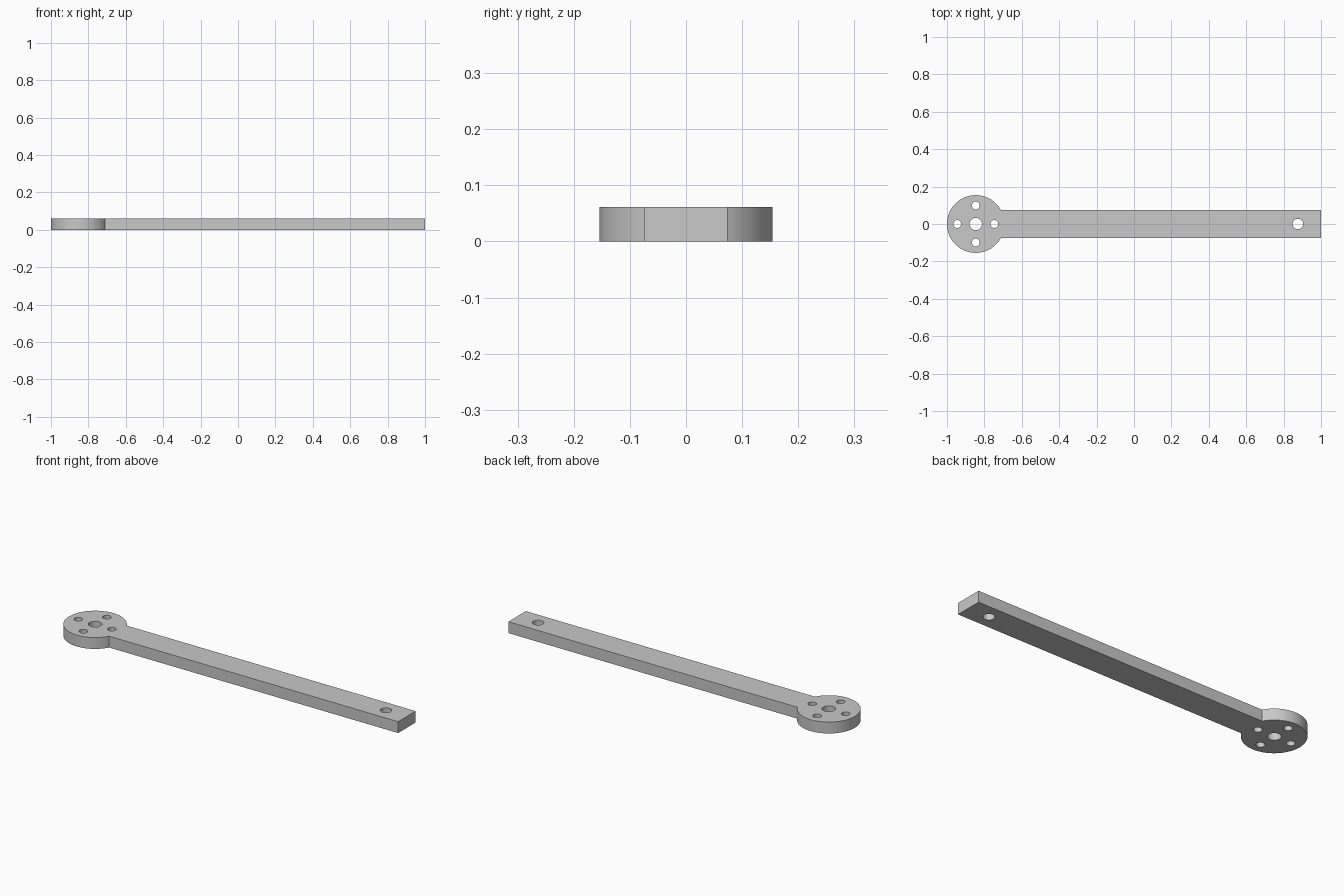
import bpy
import bmesh
from math import asin, cos, sin, pi, radians

cube = bpy.data.objects.get("Cube")
if cube:
    bpy.data.objects.remove(cube, do_unlink=True)

THICK = 0.061
HUB_X, HUB_R = -0.846, 0.154
ARM_HALF = 0.074
BOLT_OFFSET, BOLT_R = 0.099, 0.021

grey = bpy.data.materials.new("plain grey")
grey.use_nodes = True
colour = (0.58, 0.58, 0.58, 1)
grey.diffuse_color = colour
grey.node_tree.nodes["Principled BSDF"].inputs["Base Color"].default_value = colour


def arc(x, y, r, start, end, steps):
    return [(x + r * cos(start + (end - start) * i / steps),
             y + r * sin(start + (end - start) * i / steps)) for i in range(steps + 1)]


def add_loop(bm, points):
    verts = [bm.verts.new((x, y, 0)) for x, y in points]
    return [bm.edges.new((v, verts[i - 1])) for i, v in enumerate(verts)]


def hole(x, y, r):
    return arc(x, y, r, 0, 2 * pi, 32)[:-1]


# Outline: round hub joined to a straight arm
join = asin(ARM_HALF / HUB_R)
outline = arc(HUB_X, 0, HUB_R, join, 2 * pi - join, 80)
outline += [(1, -ARM_HALF), (1, ARM_HALF)]

# Hub centre hole, arm end hole and four bolt holes around the hub
holes = [hole(HUB_X, 0, 0.033), hole(0.876, 0, 0.028)]
for k in range(4):
    a = k * pi / 2
    holes.append(hole(HUB_X + BOLT_OFFSET * cos(a), BOLT_OFFSET * sin(a), BOLT_R))

# Fill the plate around the holes and raise it to full thickness
bm = bmesh.new()
edges = []
for loop in [outline] + holes:
    edges += add_loop(bm, loop)
bmesh.ops.triangle_fill(bm, use_beauty=True, edges=edges, normal=(0, 0, 1))
raised = bmesh.ops.extrude_face_region(bm, geom=bm.faces[:], use_keep_orig=True)
top = [g for g in raised["geom"] if isinstance(g, bmesh.types.BMVert)]
bmesh.ops.translate(bm, verts=top, vec=(0, 0, THICK))
bmesh.ops.recalc_face_normals(bm, faces=bm.faces[:])

mesh = bpy.data.meshes.new("lever_arm")
bm.to_mesh(mesh)
bm.free()
mesh.materials.append(grey)
lever = bpy.data.objects.new("lever_arm", mesh)
bpy.context.collection.objects.link(lever)

# Smooth curved walls, crisp rims
bpy.ops.object.select_all(action="DESELECT")
lever.select_set(True)
bpy.context.view_layer.objects.active = lever
bpy.ops.object.shade_smooth_by_angle(angle=radians(30))
